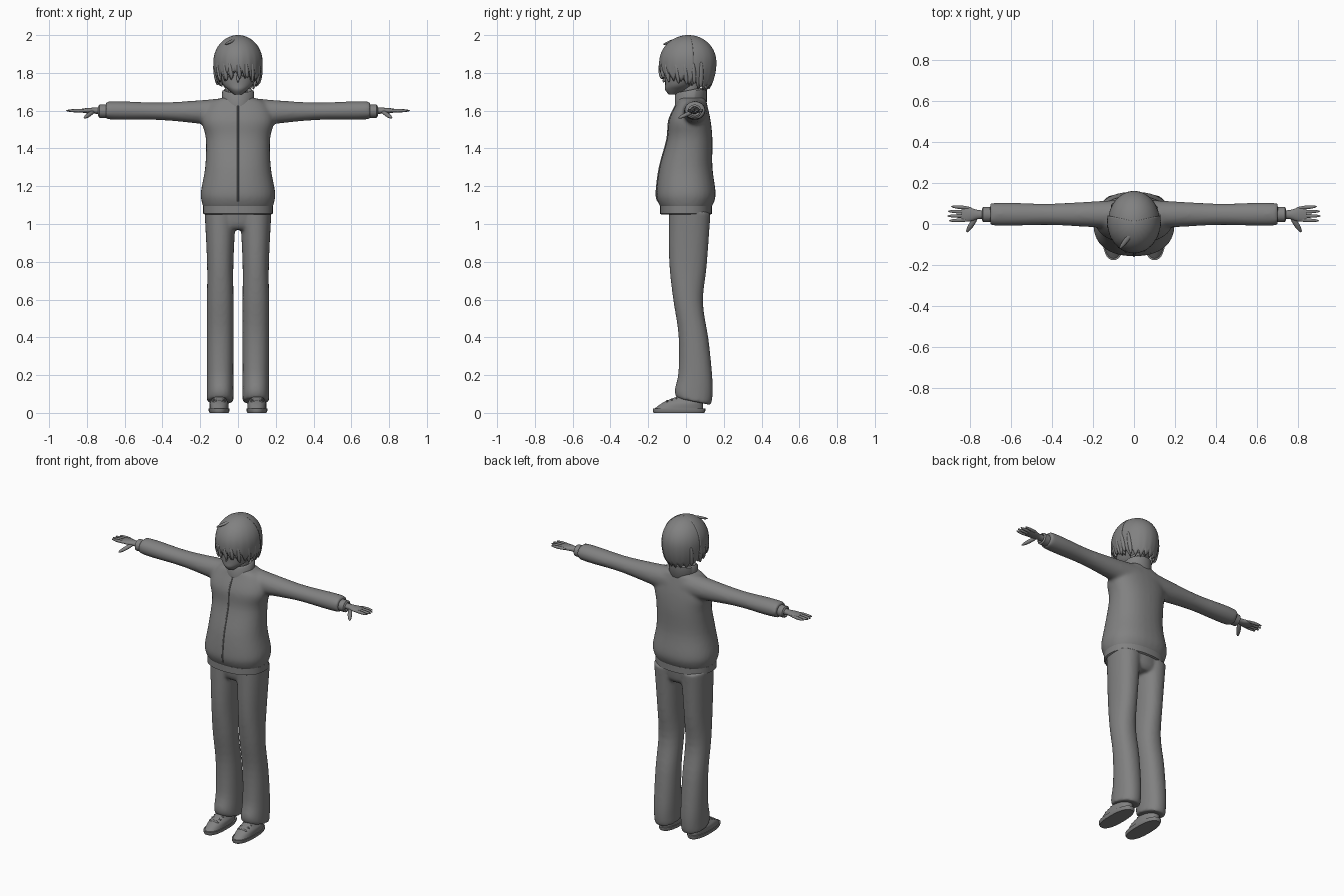
import bpy, bmesh, math, random
from mathutils import Matrix, Vector

random.seed(4)
if "Cube" in bpy.data.objects:
    bpy.data.objects.remove(bpy.data.objects["Cube"])

grey = bpy.data.materials.new("matte_grey")
grey.use_nodes = True
grey.diffuse_color = (.22, .22, .22, 1)
grey.node_tree.nodes["Principled BSDF"].inputs["Base Color"].default_value = grey.diffuse_color
BOTH = (1, -1)


def spline(rings, steps):
    """Catmull-Rom interpolation of ring parameters."""
    out = []
    last = len(rings) - 1
    for i in range(last):
        before, here, after, beyond = (rings[max(0, min(last, i + k))] for k in (-1, 0, 1, 2))
        for s in range(steps):
            t = s / steps
            out.append([q + t / 2 * (r - p + t * (2 * p - 5 * q + 4 * r - u + t * (3 * (q - r) + u - p)))
                        for p, q, r, u in zip(before, here, after, beyond)])
    return out + [rings[-1]]


def loft(bm, rings, axis="z", middle=0, steps=4, count=32, power=2, tilt=0, sides=(1,)):
    """Rings are (position along axis, centre, first radius, second radius)."""
    for side in sides:
        loops = []
        for position, centre, radius_u, radius_v in spline(rings, steps):
            loop = []
            for k in range(count):
                angle = math.tau * k / count
                u, v = math.cos(angle), math.sin(angle)
                u = middle + radius_u * math.copysign(abs(u) ** (2 / power), u)
                v = radius_v * math.copysign(abs(v) ** (2 / power), v)
                along = position + tilt * v
                v += centre
                x, y, z = (along, u, v) if axis == "x" else (u, v, along)
                loop.append(bm.verts.new((x * side, y, z)))
            loops.append(loop)
        for lower, upper in zip(loops, loops[1:]):
            for k in range(count):
                n = (k + 1) % count
                bm.faces.new((lower[k], lower[n], upper[n], upper[k]))
        bm.faces.new(loops[0])
        bm.faces.new(loops[-1])


def blob(bm, start, end, wide, tall, sides=(1,)):
    """Stretched ball reaching from start to end."""
    for side in sides:
        a, b = (Vector((p[0] * side, p[1], p[2])) for p in (start, end))
        turn = (b - a).to_track_quat("Z", "Y").to_matrix().to_4x4()
        size = Matrix.Diagonal((wide, tall, (b - a).length / 2, 1))
        bmesh.ops.create_uvsphere(bm, u_segments=14, v_segments=10, radius=1,
                                  matrix=Matrix.Translation((a + b) / 2) @ turn @ size)


def finish(bm, name, recalc=True, voxel=0):
    if recalc:
        bmesh.ops.recalc_face_normals(bm, faces=bm.faces[:])
    mesh = bpy.data.meshes.new(name)
    bm.to_mesh(mesh)
    bm.free()
    mesh.polygons.foreach_set("use_smooth", [True] * len(mesh.polygons))
    mesh.set_sharp_from_angle(angle=math.radians(50))
    mesh.materials.append(grey)
    obj = bpy.data.objects.new(name, mesh)
    bpy.context.collection.objects.link(obj)
    if voxel:
        fuse = obj.modifiers.new("fuse", "REMESH")
        fuse.mode, fuse.voxel_size, fuse.use_smooth_shade = "VOXEL", voxel, True
        soften = obj.modifiers.new("soften", "SMOOTH")
        soften.factor, soften.iterations = .5, 8
    return obj


def part(name, rings, **options):
    bm = bmesh.new()
    loft(bm, rings, **options)
    return finish(bm, name)


def band(name, position, half, centre, radius_u, radius_v, **options):
    """Thick cloth ring with a recess at each end."""
    lip = .01
    part(name, [(position + t * half, centre, radius_u - inset * lip, radius_v - inset * lip)
                for t, inset in ((-.5, 2), (-1, 1), (-.8, 0), (.8, 0), (1, 1), (.5, 2))], steps=1, **options)


# Jacket: torso and sleeves fused
torso = [(1.08, 0, .18, .13), (1.12, 0, .193, .15), (1.17, 0, .197, .157), (1.3, 0, .174, .14),
         (1.45, .02, .17, .12), (1.55, .02, .19, .11), (1.64, .03, .15, .08), (1.67, .03, .08, .07)]
sleeve = []
for i in range(14):
    t = i / 13
    flare = (1 - t) ** 3
    fold = .004 * math.sin(9 * t) * t
    sleeve.append((.05 + .65 * t, 1.59 + .012 * t, .053 + .02 * flare + fold, .046 + .035 * flare + fold))
bm = bmesh.new()
loft(bm, torso, power=2.3)
loft(bm, sleeve, axis="x", middle=.047, sides=BOTH)
finish(bm, "jacket", voxel=.01)
band("jacket_hem", 1.075, .025, 0, .185, .138, power=2.3)
band("cuffs", .71, .03, 1.597, .037, .035, axis="x", middle=.046, sides=BOTH)
band("collar", 1.665, .045, .026, .084, .084, tilt=.2)
part("zip", [(z, y - depth, .004, .004) for z, y, width, depth in torso[1:]], count=8)

# Trousers: legs and hips fused
legs = [(z, y, .07 + .05 * max(0, z - .8), depth) for z, y, depth in (
    (1.08, .02, .11), (.8, .01, .1), (.6, .01, .08), (.4, .04, .08), (.2, .05, .09), (.1, .04, .1), (.06, .04, .09))]
bm = bmesh.new()
loft(bm, legs, middle=.094, tilt=-.2, power=2.2, sides=BOTH)
loft(bm, [(1.08, .02, .16, .11), (1, .02, .15, .1), (.97, .02, .1, .08)])
finish(bm, "trousers", voxel=.009)

# Shoes
part("shoe_soles", [(0, -.037, .05, .134), (.01, -.037, .055, .139), (.022, -.037, .055, .139)],
     middle=.1, steps=1, power=2.4, sides=BOTH)
part("shoe_uppers", [(.02, -.04, .05, .13), (.05, -.02, .05, .11), (.07, 0, .04, .09), (.1, .04, .03, .05)],
     middle=.1, power=2.3, sides=BOTH)
bm = bmesh.new()
for i in range(3):
    y, z = .025 * i - .1, .06 + .008 * i
    blob(bm, (.065, y, z), (.135, y, z), .007, .008, BOTH)
finish(bm, "shoe_laces")

# Hands
bm = bmesh.new()
loft(bm, [(.72, 1.6, .021, .018), (.76, 1.6, .022, .016), (.8, 1.6, .034, .014), (.84, 1.6, .034, .008)],
     axis="x", middle=.046, sides=BOTH)
for i in range(4):
    y = .02 + .019 * i
    tip = .91 - .006 * (i - 1.2) ** 2
    blob(bm, (.79, y, 1.6), (tip, y + .004 * (i - 1), 1.6), .009, .009, BOTH)
blob(bm, (.76, .045, 1.6), (.815, -.04, 1.56), .013, .011, BOTH)
finish(bm, "hands")

# Head, neck and face
part("neck", [(1.6, .03, .05, .05), (1.78, .02, .05, .05)])
part("head", [(1.685, -.07, .02, .02), (1.71, -.05, .05, .06), (1.74, -.03, .08, .08),
              (1.8, 0, .1, .11), (1.9, .01, .1, .12), (1.96, .01, .06, .07)])
bm = bmesh.new()
blob(bm, (0, -.12, 1.75), (0, -.1, 1.8), .008, .01)
finish(bm, "nose")
bm = bmesh.new()
for side in BOTH:
    blob(bm, (0, -.104, 1.724 + .004 * side), (.02 * side, -.09, 1.726), .005, .003)
    blob(bm, (0, -.104, 1.724 - .004 * side), (.02 * side, -.09, 1.722), .005, .003)
finish(bm, "lips")
for name, z, tall in (("eyes", 1.79, .014), ("upper_eyelids", 1.806, .003)):
    bm = bmesh.new()
    blob(bm, (.02, -.11, z), (.075, -.075, z), .008, tall, BOTH)
    finish(bm, name)
bm = bmesh.new()
blob(bm, (.1, .01, 1.75), (.11, .03, 1.82), .01, .018, BOTH)
finish(bm, "ears")


# Hair: domed shells with pointed lower edges
def hair_point(angle, z, scale):
    u = (z - 1.86) / .14
    r = scale * (math.sqrt(max(0, 1 - u * u)) if u > 0 else 1 - u * u / 4)
    return .127 * r * math.sin(angle), .013 - .15 * r * math.cos(angle), z


def hair_shell(name, reach, teeth, edge, scale, drop):
    bm = bmesh.new()
    per, rows, top = 6, 18, 2
    depths = [drop * random.uniform(.6, 1.2) for _ in range(teeth)]
    columns = []
    for i in range(teeth * per + 1):
        angle = reach * (2 * i / (teeth * per) - 1)
        low = edge(math.cos(angle)) - depths[i // per % teeth] * (1 - abs(2 * (i % per) / per - 1))
        column = []
        for j in range(rows + 1):
            t = j / rows
            column.append(bm.verts.new(hair_point(angle, top - (top - low) * t ** 2, scale + .04 * t ** 6)))
        columns.append(column)
    for left, right in zip(columns, columns[1:]):
        for j in range(rows):
            bm.faces.new((left[j], left[j + 1], right[j + 1], right[j]))
    bmesh.ops.remove_doubles(bm, verts=bm.verts[:], dist=.00001)
    shell = finish(bm, name, recalc=False)
    thickness = shell.modifiers.new("thickness", "SOLIDIFY")
    thickness.thickness, thickness.offset = .009, -1


def cap_edge(facing):
    if facing > .5:
        return 1.825
    return 1.775 + .04 * facing if facing > -.3 else 1.74 + .02 * (1 + facing)


def fringe_edge(facing):
    return 1.775 + .045 * max(0, facing)


hair_shell("hair_cap", math.pi, 20, cap_edge, .98, .035)
hair_shell("hair_fringe", 1.75, 11, fringe_edge, 1.02, .05)

# Loose pointed locks
bm = bmesh.new()
for i in range(-6, 7):
    angle = .35 * i + random.uniform(-.1, .1)
    tip = 1.775 - .025 * abs(angle) + random.uniform(-.01, .01)
    root = hair_point(angle, 1.86, .98)
    end = hair_point(angle + .1, tip, 1.07)
    blob(bm, root, end, .014, .012)
blob(bm, (0, -.03, 1.985), (-.07, -.12, 1.95), .012, .008)
finish(bm, "hair_locks")
